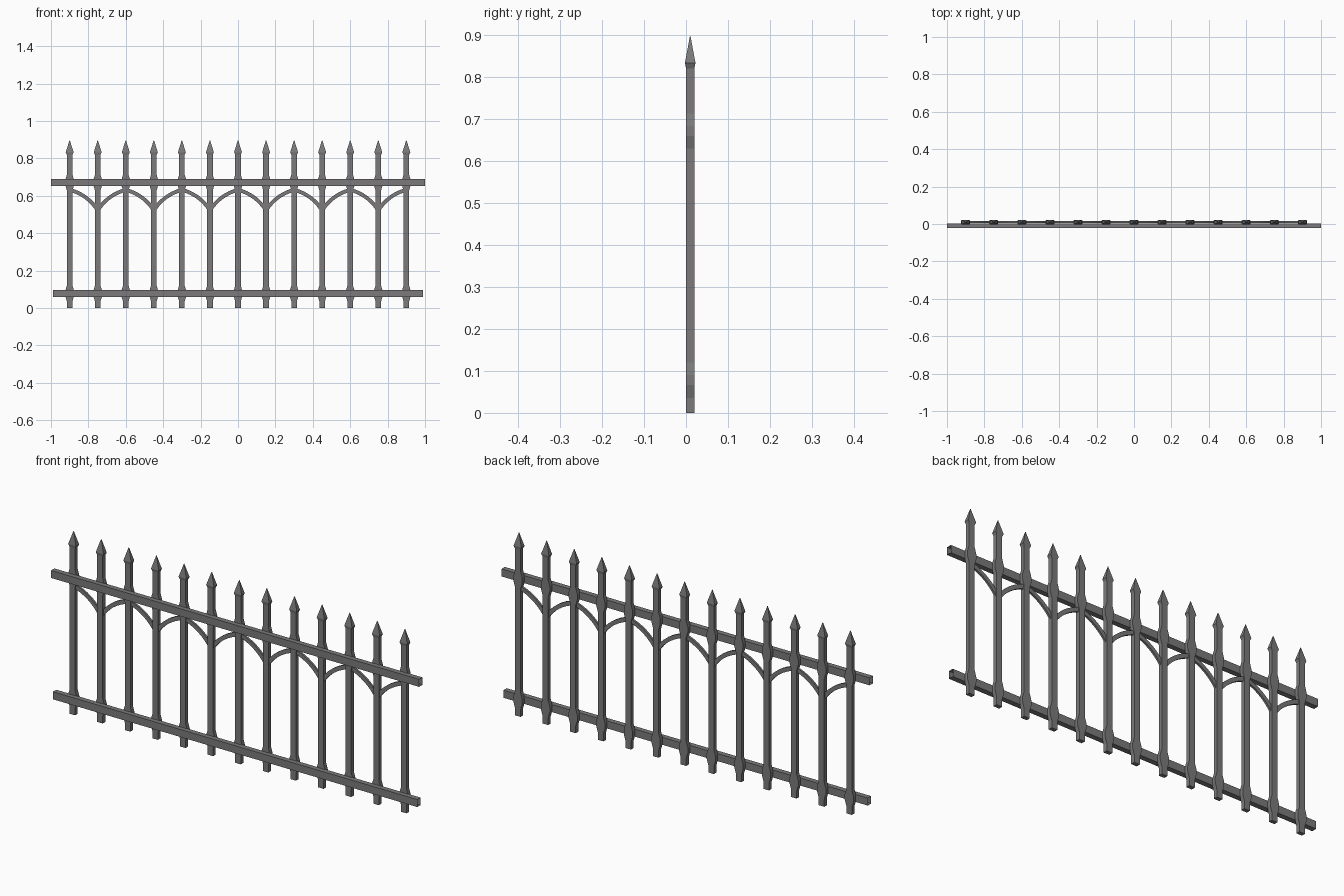
import bpy
import bmesh
from math import sin, cos, atan2, radians, hypot

cube = bpy.data.objects.get("Cube")
if cube:
    bpy.data.objects.remove(cube)

iron = bpy.data.materials.new("grey iron")
iron.use_nodes = True
GREY = (0.2, 0.195, 0.195, 1)
iron.diffuse_color = GREY
iron.node_tree.nodes["Principled BSDF"].inputs["Base Color"].default_value = GREY


def loft(name, rings, start_cap=True, end_cap=True):
    """Join four-cornered rings into a flat-sided part."""
    bm = bmesh.new()
    loops = [[bm.verts.new(p) for p in ring] for ring in rings]
    for a, b in zip(loops, loops[1:]):
        for i in range(4):
            j = (i + 1) % 4
            bm.faces.new((a[i], a[j], b[j], b[i]))
    if start_cap:
        bm.faces.new(loops[0][::-1])
    if end_cap:
        bm.faces.new(loops[-1])
    bmesh.ops.recalc_face_normals(bm, faces=bm.faces)
    mesh = bpy.data.meshes.new(name)
    bm.to_mesh(mesh)
    bm.free()
    mesh.materials.append(iron)
    obj = bpy.data.objects.new(name, mesh)
    bpy.context.collection.objects.link(obj)
    return obj


POST_Y = 0.01
SPACING = 0.15
RAILS = {"lower_rail": (0.078, 0.99), "upper_rail": (0.671, 1.0)}


def post_ring(x, z, half_w, half_d):
    return [(x + sx * half_w, POST_Y + sy * half_d, z)
            for sx, sy in ((-1, -1), (1, -1), (1, 1), (-1, 1))]


# Rails: box tubes with open ends
for name, (z, half) in RAILS.items():
    rings = [[(x, y, z + dz) for y, dz in
              ((-0.0225, -0.0185), (0.003, -0.0185), (0.003, 0.0185), (-0.0225, 0.0185))]
             for x in (-half, half)]
    loft(name, rings, False, False)

# Posts: flat bars that flare behind each rail and end in a spearhead
profile = [(0, 0.015, 0.01)]
for z, _ in RAILS.values():
    profile += [(z - 0.042, 0.015, 0.01), (z - 0.012, 0.024, 0.01),
                (z + 0.012, 0.024, 0.01), (z + 0.042, 0.015, 0.01)]
profile += [(0.82, 0.015, 0.01), (0.833, 0.021, 0.0125), (0.897, 0.001, 0.0006)]
for k in range(-6, 7):
    loft(f"post_{k + 7}", [post_ring(k * SPACING, z, w, d) for z, w, d in profile])

# Arches: curved braces from each high post down to its neighbours
HIGH, LOW, STEPS, HALF_T = 0.632, 0.522, 8, 0.010
chord = hypot(SPACING, HIGH - LOW)
slope = atan2(HIGH - LOW, SPACING)
bend = radians(22)
radius = chord / (2 * sin(bend))


def brace(name, x0, side):
    rings = []
    for i in range(STEPS + 1):
        a = slope - bend + 2 * bend * i / STEPS
        dx = radius * (sin(a) - sin(slope - bend))
        z = HIGH + radius * (cos(a) - cos(slope - bend))
        nx, nz = sin(a) * HALF_T, cos(a) * HALF_T
        rings.append([(x0 + side * (dx + s * nx), y, z + s * nz)
                      for s, y in ((-1, 0.005), (1, 0.005), (1, 0.015), (-1, 0.015))])
    loft(name, rings)


for k in range(-6, 7, 2):
    for side, label in ((-1, "right"), (1, "left")):
        if abs(k + side) <= 6:
            brace(f"arch_{k // 2 + 4}_{label}", k * SPACING, side)
